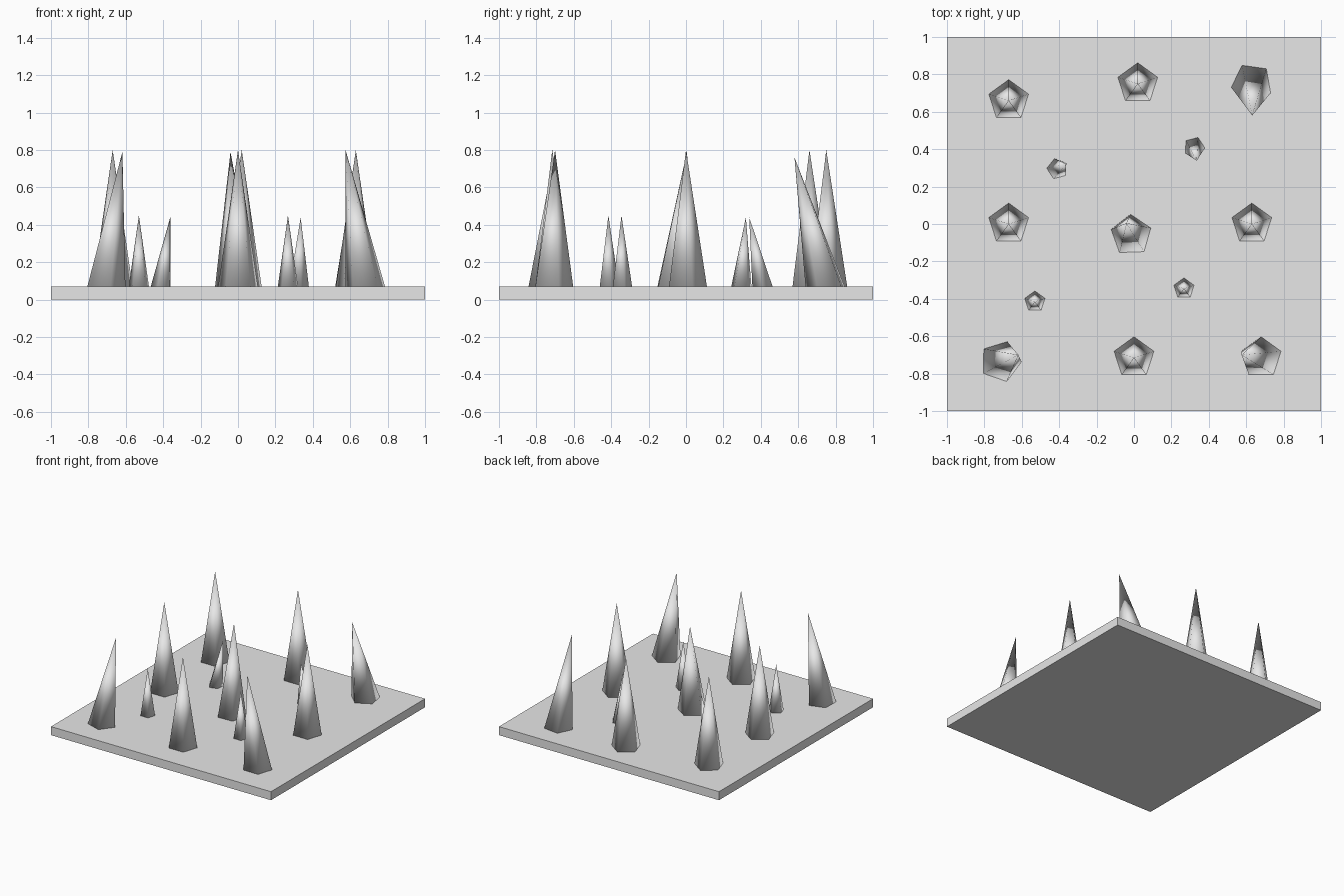
import bpy
import bmesh
from math import sin, cos, radians

default = bpy.data.objects.get("Cube")
if default:
    bpy.data.objects.remove(default, do_unlink=True)

grey = bpy.data.materials.new("light_grey")
grey.use_nodes = True
grey.diffuse_color = (0.8, 0.8, 0.8, 1)
grey.node_tree.nodes["Principled BSDF"].inputs["Base Color"].default_value = (0.8, 0.8, 0.8, 1)

PLATE = 0.07
SIDES = 5


def finish(name, bm, smooth):
    bmesh.ops.recalc_face_normals(bm, faces=bm.faces)
    for face in bm.faces:
        face.smooth = smooth
    mesh = bpy.data.meshes.new(name)
    bm.to_mesh(mesh)
    bm.free()
    mesh.materials.append(grey)
    obj = bpy.data.objects.new(name, mesh)
    bpy.context.collection.objects.link(obj)
    return obj


def spike(name, x, y, radius, height, phase=90, tip=None):
    """Five-sided smooth cone on the plate; a tip point makes it lean."""
    bm = bmesh.new()
    ring = []
    for i in range(SIDES):
        a = radians(phase + i * 360 / SIDES)
        ring.append(bm.verts.new((x + radius * cos(a), y + radius * sin(a), PLATE - 0.002)))
    apex = bm.verts.new(tip or (x, y, height))
    bm.faces.new(ring)
    for i in range(SIDES):
        bm.faces.new((ring[i], ring[(i + 1) % SIDES], apex))
    return finish(name, bm, True)


# Base plate
bm = bmesh.new()
bmesh.ops.create_cube(bm, size=1)
bmesh.ops.scale(bm, vec=(2, 2, PLATE), verts=bm.verts)
bmesh.ops.translate(bm, vec=(0, 0, PLATE / 2), verts=bm.verts)
finish("base_plate", bm, False)

# Upright spikes: large, then small
large, small = (0.112, 0.80), (0.057, 0.45)
for name, x, y in (
    ("back_right_spike", -0.67, 0.66),
    ("back_middle_spike", 0.02, 0.75),
    ("middle_right_spike", -0.67, 0.0),
    ("middle_left_spike", 0.63, 0.0),
    ("front_middle_spike", 0.0, -0.715),
):
    spike(name, x, y, *large)
spike("small_front_right_spike", -0.53, -0.415, *small)
spike("small_front_left_spike", 0.267, -0.345, *small)

# Leaning spikes
spike("back_left_spike", 0.63, 0.75, *large, 46, (0.632, 0.58, 0.76))
spike("centre_spike", -0.015, -0.06, *large, 20, (-0.04, 0.005, 0.79))
spike("front_right_spike", -0.714, -0.735, *large, 71, (-0.618, -0.70, 0.79))
spike("front_left_spike", 0.68, -0.715, *large, 90, (0.575, -0.70, 0.80))
spike("small_back_left_spike", 0.322, 0.41, *small, 69, (0.335, 0.338, 0.44))
spike("small_back_right_spike", -0.41, 0.295, *small, 33, (-0.362, 0.32, 0.44))
